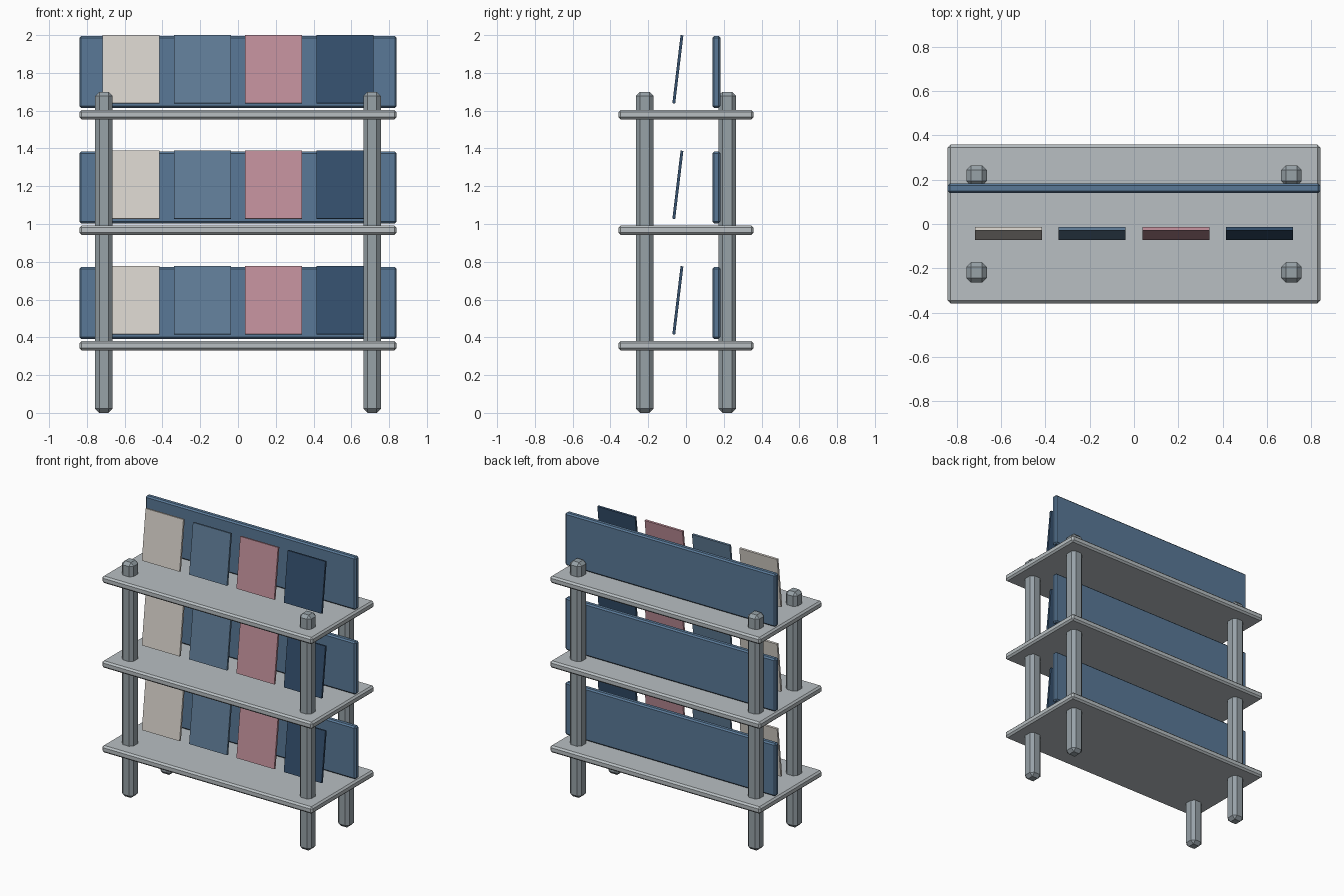
import bpy
import bmesh
from mathutils import Matrix

if "Cube" in bpy.data.objects:
    bpy.data.objects.remove(bpy.data.objects["Cube"])


def material(name, rgb):
    m = bpy.data.materials.new(name)
    m.diffuse_color = (*rgb, 1)
    m.use_nodes = True
    m.node_tree.nodes["Principled BSDF"].inputs["Base Color"].default_value = m.diffuse_color
    return m


def box(name, size, location, mat, bevel=0.0, tilt=0.0):
    """Box of a given size with single-segment chamfered edges."""
    bm = bmesh.new()
    bmesh.ops.create_cube(bm, size=1, matrix=Matrix.Diagonal((*size, 1)))
    if bevel:
        bmesh.ops.bevel(bm, geom=bm.edges[:], offset=bevel, segments=1,
                        profile=0.5, affect='EDGES')
    mesh = bpy.data.meshes.new(name)
    bm.to_mesh(mesh)
    bm.free()
    mesh.materials.append(mat)
    obj = bpy.data.objects.new(name, mesh)
    obj.location = location
    obj.rotation_euler.x = tilt
    bpy.context.collection.objects.link(obj)
    return obj


post_grey = material("post_grey", (0.31, 0.36, 0.39))
shelf_grey = material("shelf_grey", (0.48, 0.52, 0.54))
panel_blue = material("panel_blue", (0.10, 0.19, 0.31))
book_mats = [
    material("book_cream", (0.70, 0.66, 0.61)),
    material("book_blue", (0.12, 0.21, 0.32)),
    material("book_pink", (0.54, 0.28, 0.33)),
    material("book_navy", (0.035, 0.08, 0.155)),
]

# Four corner posts
for side, sx in (("left", -1), ("right", 1)):
    for end, sy in (("front", -1), ("back", 1)):
        box(f"{end}_{side}_post", (0.093, 0.093, 1.70),
            (0.71 * sx, 0.218 * sy, 0.85), post_grey, 0.022)

# Three tiers, each a shelf, a backing panel and four leaning books
for tier in range(3):
    z = 0.356 + 0.6115 * tier
    box(f"shelf_{tier + 1}", (1.68, 0.715, 0.05), (0, 0, z), shelf_grey, 0.012)
    box(f"back_panel_{tier + 1}", (1.68, 0.043, 0.38),
        (0, 0.161, z + 0.226), panel_blue, 0.01)
    for i, mat in enumerate(book_mats):
        box(f"book_{tier + 1}_{i + 1}", (0.302, 0.015, 0.363),
            (0.378 * (i - 1.5), -0.043, z + 0.24), mat, tilt=-0.12)
